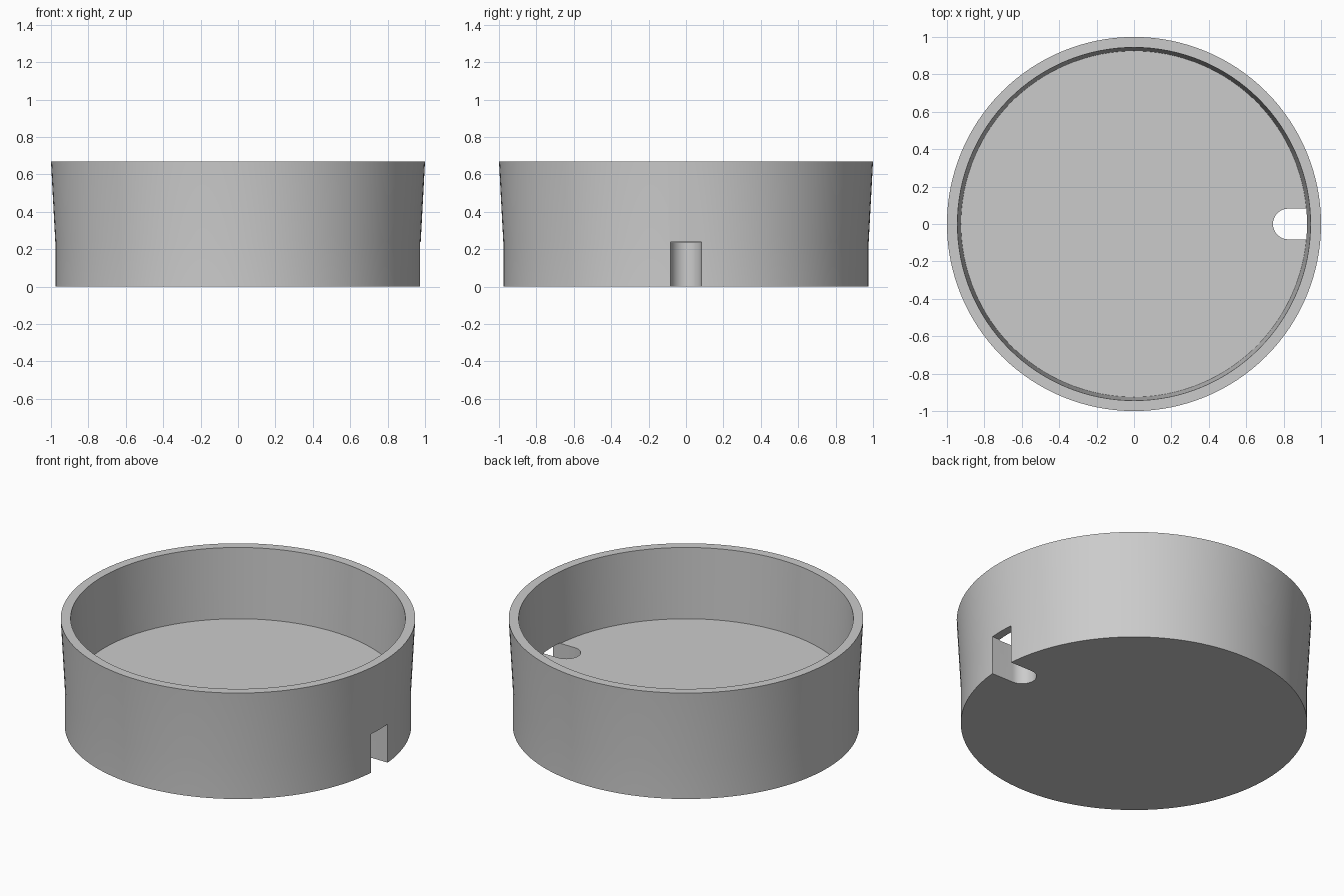
import bpy
import bmesh
from math import cos, sin, pi, radians

SEGMENTS = 128
HEIGHT = 0.67
FLOOR_Z = 0.235
NOTCH_TOP = 0.24
NOTCH_R = 0.082
NOTCH_X = 0.825

cube = bpy.data.objects.get("Cube")
if cube:
    bpy.data.objects.remove(cube, do_unlink=True)

grey = bpy.data.materials.new("plain_grey")
grey.use_nodes = True
colour = (0.6, 0.6, 0.6, 1)
grey.diffuse_color = colour
grey.node_tree.nodes["Principled BSDF"].inputs["Base Color"].default_value = colour


def add_object(name, bm):
    bmesh.ops.recalc_face_normals(bm, faces=bm.faces)
    mesh = bpy.data.meshes.new(name)
    bm.to_mesh(mesh)
    bm.free()
    mesh.materials.append(grey)
    obj = bpy.data.objects.new(name, mesh)
    bpy.context.collection.objects.link(obj)
    return obj


# Round tray: straight base, flared wall, thick raised floor
profile = [(0.977, 0), (0.977, NOTCH_TOP), (1, HEIGHT),
           (0.944, HEIGHT), (0.925, FLOOR_Z)]
bm = bmesh.new()
rings = []
for r, z in profile:
    rings.append([bm.verts.new((r * cos(2 * pi * i / SEGMENTS),
                                r * sin(2 * pi * i / SEGMENTS), z))
                  for i in range(SEGMENTS)])
for low, high in zip(rings, rings[1:]):
    for i in range(SEGMENTS):
        j = (i + 1) % SEGMENTS
        bm.faces.new((low[i], low[j], high[j], high[i]))
bm.faces.new(rings[0])
bm.faces.new(rings[-1])
tray = add_object("round_tray", bm)

# Round-ended notch through the floor and the foot of the left wall
bm = bmesh.new()
outline = [(1.2, NOTCH_R)]
for i in range(25):
    a = pi / 2 + pi * i / 24
    outline.append((NOTCH_X + NOTCH_R * cos(a), NOTCH_R * sin(a)))
outline.append((1.2, -NOTCH_R))
base = bm.faces.new([bm.verts.new((x, y, -0.1)) for x, y in outline])
top = bmesh.ops.extrude_face_region(bm, geom=[base])["geom"]
bmesh.ops.translate(bm, vec=(0, 0, NOTCH_TOP + 0.1),
                    verts=[v for v in top if isinstance(v, bmesh.types.BMVert)])
cutter = add_object("notch_cutter", bm)
cutter.hide_render = True

cut = tray.modifiers.new("notch", 'BOOLEAN')
cut.operation = 'DIFFERENCE'
cut.solver = 'EXACT'
cut.object = cutter

bpy.ops.object.select_all(action='DESELECT')
tray.select_set(True)
bpy.context.view_layer.objects.active = tray
bpy.ops.object.modifier_apply(modifier=cut.name)
bpy.data.objects.remove(cutter, do_unlink=True)
bpy.ops.object.shade_smooth_by_angle(angle=radians(30))
